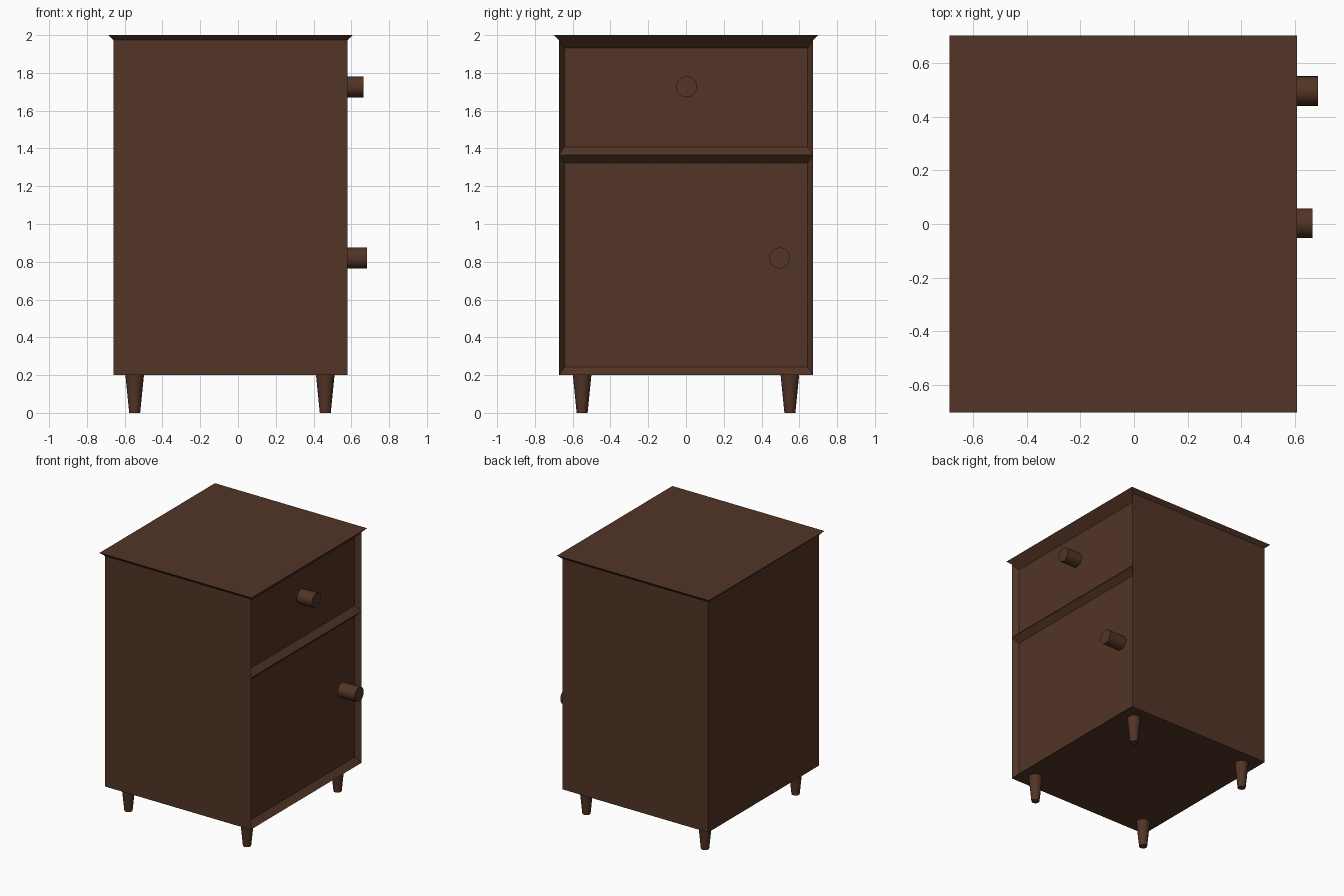
import bpy, bmesh
from math import pi

if "Cube" in bpy.data.objects:
    bpy.data.objects.remove(bpy.data.objects["Cube"])

wood = bpy.data.materials.new("dark_wood")
wood.diffuse_color = (0.085, 0.035, 0.019, 1)
wood.use_nodes = True
wood.node_tree.nodes["Principled BSDF"].inputs["Base Color"].default_value = wood.diffuse_color

X0, X1, Y = -0.66, 0.58, 0.673        # cabinet extents
Z0, SHELF, Z1, TOP = 0.2, 1.365, 1.973, 2.0
RECESS = 0.042

# Cabinet body: box split at the shelf line, flared top, two recessed fronts
bm = bmesh.new()
bmesh.ops.create_cube(bm, size=1)
for v in bm.verts:
    v.co = (X1 if v.co.x > 0 else X0,
            Y if v.co.y > 0 else -Y,
            Z1 if v.co.z > 0 else Z0)
bmesh.ops.bisect_plane(bm, geom=bm.verts[:] + bm.edges[:] + bm.faces[:],
                       plane_co=(0, 0, SHELF), plane_no=(0, 0, 1))
bm.normal_update()

# Flared top edge
top = [f for f in bm.faces if f.normal.z > 0.9]
rim = bmesh.ops.extrude_face_region(bm, geom=top)
bmesh.ops.delete(bm, geom=top, context='FACES_ONLY')
mid = (X0 + X1) / 2
for v in [g for g in rim["geom"] if isinstance(g, bmesh.types.BMVert)]:
    v.co.x += 0.027 if v.co.x > mid else -0.027
    v.co.y += 0.028 if v.co.y > 0 else -0.028
    v.co.z = TOP
bmesh.ops.recalc_face_normals(bm, faces=bm.faces)

# Drawer and door panels with sloped borders
fronts = [f for f in bm.faces if f.normal.x > 0.99]
bmesh.ops.inset_individual(bm, faces=fronts, thickness=0.041)
for f in fronts:
    c = f.calc_center_median()
    for v in f.verts:
        v.co.x = X1 - RECESS
        v.co.z += 0.013 if v.co.z < c.z else -0.013

mesh = bpy.data.meshes.new("cabinet_body")
bm.to_mesh(mesh)
bm.free()
mesh.materials.append(wood)
bpy.context.collection.objects.link(bpy.data.objects.new("cabinet_body", mesh))


def round_part(name, r1, r2, depth, loc, rot=(0, 0, 0)):
    bpy.ops.mesh.primitive_cone_add(vertices=32, radius1=r1, radius2=r2,
                                    depth=depth, location=loc, rotation=rot)
    ob = bpy.context.object
    ob.name = name
    ob.data.materials.append(wood)
    bpy.ops.object.shade_smooth_by_angle()


# Tapered legs
for xn, x in (("front", 0.462), ("back", -0.547)):
    for yn, y in (("right", 0.55), ("left", -0.55)):
        round_part(f"{xn}_{yn}_leg", 0.029, 0.049, Z0, (x, y, Z0 / 2))

# Knobs, running from the recessed panel outwards
for name, y, z, end in (("drawer_knob", 0.003, 1.726, 0.665),
                        ("door_knob", 0.495, 0.82, 0.684)):
    start = X1 - RECESS
    round_part(name, 0.055, 0.055, end - start,
               ((start + end) / 2, y, z), (0, pi / 2, 0))
